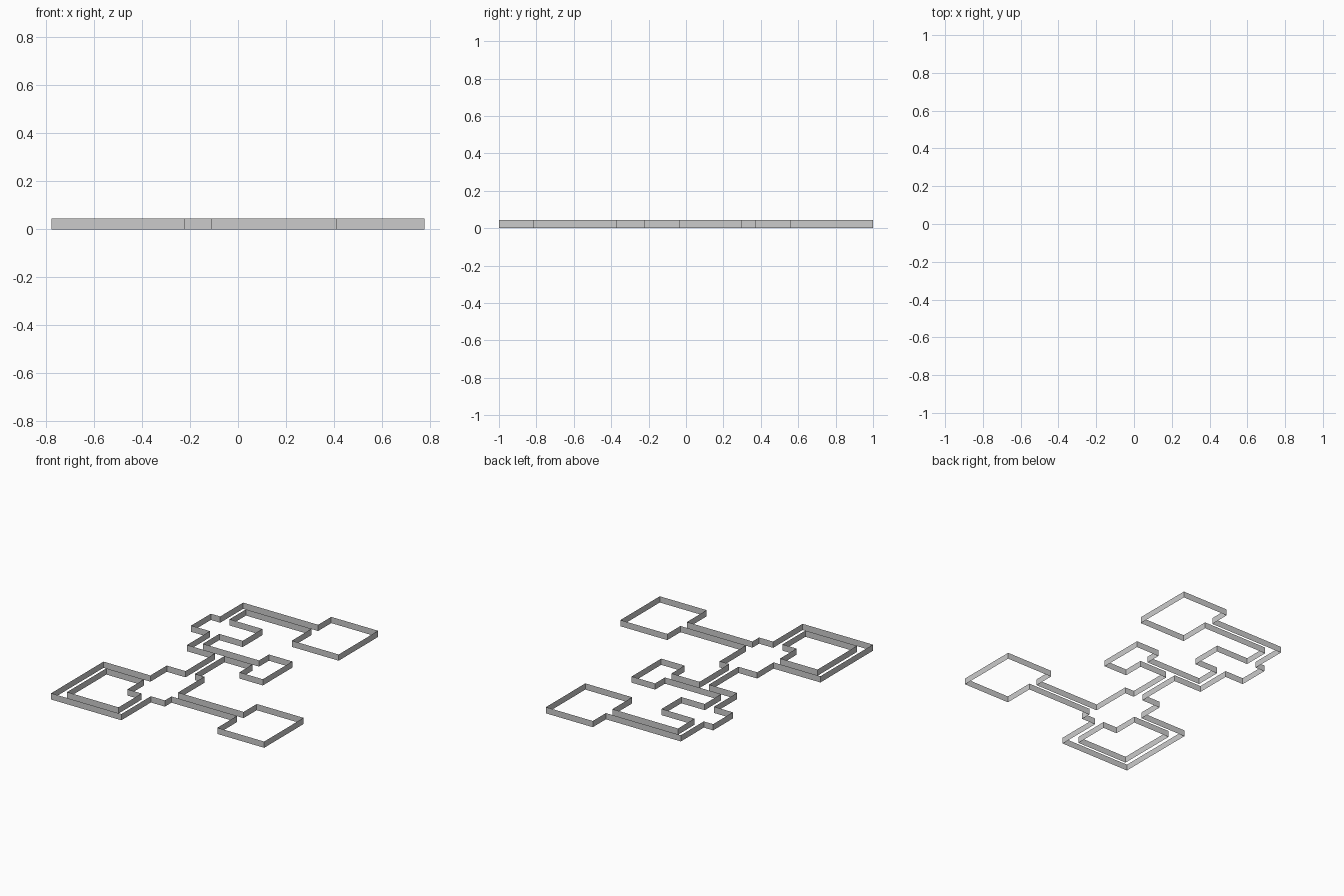
import bpy, bmesh

if "Cube" in bpy.data.objects:
    bpy.data.objects.remove(bpy.data.objects["Cube"])

TILE = 2 / 54          # plan is laid out on a 42 x 54 tile grid
HEIGHT = 1.2 * TILE


def wall_loop(name, plan):
    """Raise a closed (column, row) floor-plan loop into thin upright walls."""
    bm = bmesh.new()
    ring = [bm.verts.new(((c - 21) * TILE, (27 - r) * TILE, 0)) for c, r in plan]
    edges = [bm.edges.new((a, b)) for a, b in zip(ring, ring[1:] + ring[:1])]
    top = bmesh.ops.extrude_edge_only(bm, edges=edges)["geom"]
    bmesh.ops.translate(bm, vec=(0, 0, HEIGHT),
                        verts=[g for g in top if isinstance(g, bmesh.types.BMVert)])
    bmesh.ops.recalc_face_normals(bm, faces=bm.faces)
    mesh = bpy.data.meshes.new(name)
    bm.to_mesh(mesh)
    bm.free()
    obj = bpy.data.objects.new(name, mesh)
    bpy.context.collection.objects.link(obj)
    return obj


# Outer walls, clockwise around all rooms and corridors
wall_loop("outer_walls", [
    # north room and its corridor
    (22, 4), (22, 0), (32, 0), (32, 12), (22, 12), (22, 6), (8, 6), (8, 11),
    # north-west room, east side
    (15, 11), (15, 17), (10, 17), (10, 22),
    # small east room
    (22, 22), (22, 19), (27, 19), (27, 28), (22, 28), (22, 24), (16, 24),
    # hub room, east side
    (16, 33), (18, 33), (18, 41),
    # south-east room
    (32, 41), (32, 37), (42, 37), (42, 49), (32, 49), (32, 43), (18, 43),
    # looping corridor
    (18, 45), (15, 45), (15, 54), (0, 54), (0, 38), (10, 38),
    # hub room and north-west room, west side
    (10, 33), (14, 33), (14, 24), (8, 24), (8, 17), (4, 17), (4, 11),
    (6, 11), (6, 4),
])

# Inner side of the looping corridor
wall_loop("inner_corridor_walls", [
    (10, 40), (2, 40), (2, 52), (13, 52), (13, 45), (10, 45),
])
